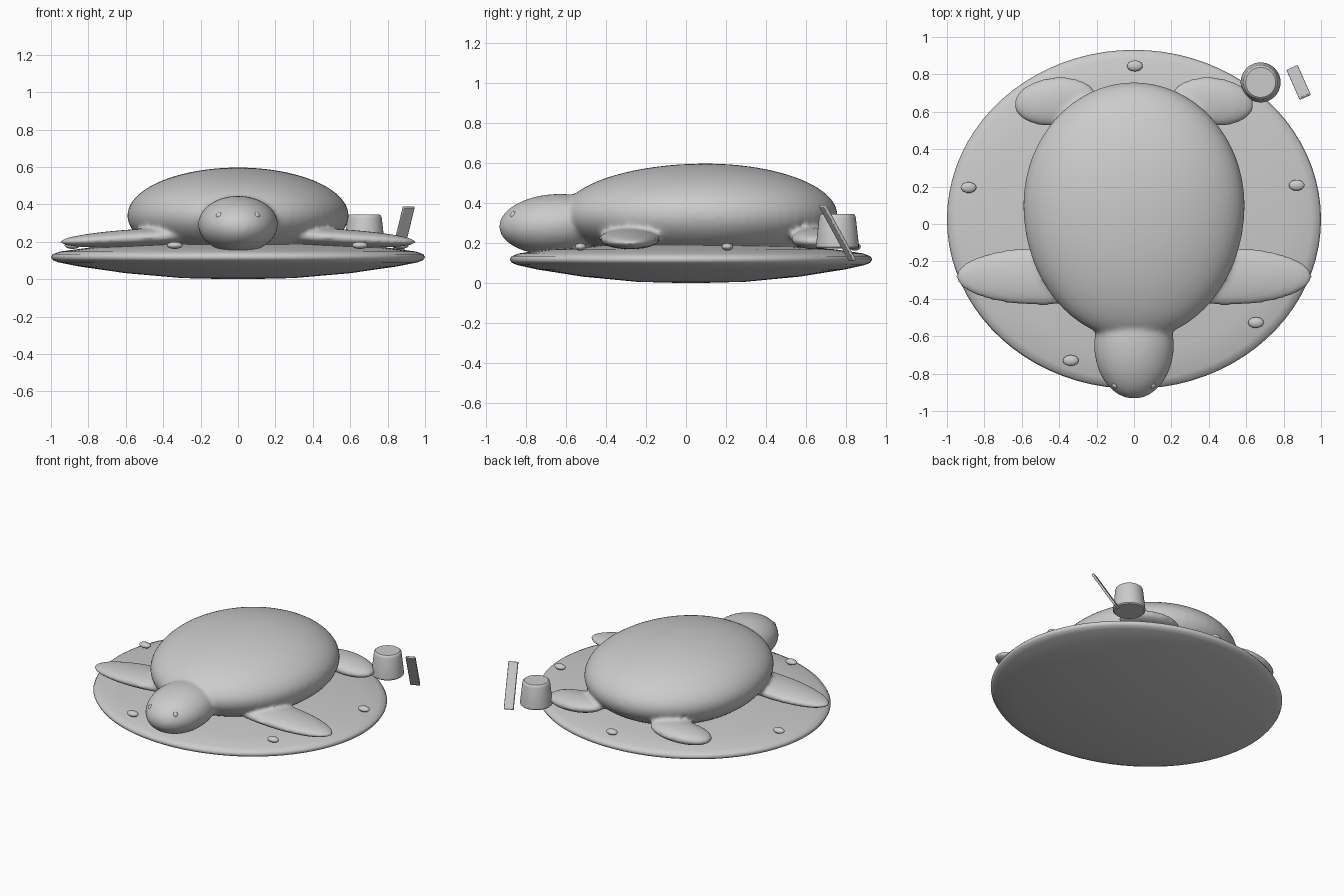
import bpy, bmesh
from math import pi, radians, sin, cos
from mathutils import Matrix, Vector, Euler

if "Cube" in bpy.data.objects:
    bpy.data.objects.remove(bpy.data.objects["Cube"])


def finish(name, bm, smooth=True):
    mesh = bpy.data.meshes.new(name)
    bm.normal_update()
    bm.to_mesh(mesh)
    bm.free()
    for p in mesh.polygons:
        p.use_smooth = smooth
    ob = bpy.data.objects.new(name, mesh)
    bpy.context.collection.objects.link(ob)
    return ob


def add_ellipsoid(bm, loc, radii, rot=(0, 0, 0), seg=48, rings=24):
    m = (Matrix.Translation(loc) @ Euler([radians(a) for a in rot]).to_matrix().to_4x4()
         @ Matrix.Diagonal((*radii, 1)))
    return bmesh.ops.create_uvsphere(bm, u_segments=seg, v_segments=rings,
                                     radius=1, matrix=m)["verts"]


def lathe(name, profile, loc, scale=(1, 1, 1), seg=64):
    bm = bmesh.new()
    rings = []
    for r, z in profile:
        rings.append([bm.verts.new((loc[0] + scale[0] * r * cos(2 * pi * i / seg),
                                    loc[1] + scale[1] * r * sin(2 * pi * i / seg),
                                    loc[2] + z)) for i in range(seg)])
    for a, b in zip(rings, rings[1:]):
        for i in range(seg):
            j = (i + 1) % seg
            bm.faces.new((a[i], a[j], b[j], b[i]))
    bm.faces.new(rings[0][::-1])
    bm.faces.new(rings[-1])
    return finish(name, bm)


# lens-shaped base disc
lathe("base_disc", [(0.05, 0.0), (0.3, 0.006), (0.6, 0.032), (0.85, 0.068), (0.96, 0.09),
                    (0.99, 0.102), (1.0, 0.118), (0.99, 0.134), (0.95, 0.148),
                    (0.8, 0.168), (0.5, 0.187), (0.2, 0.198), (0.02, 0.2)],
      (0, 0.025, 0), (1, 0.906, 1), 80)

# turtle: egg-shaped shell, head and flippers fused into one soft form
bm = bmesh.new()
for v in add_ellipsoid(bm, (0, 0, 0), (0.592, 1, 0.257), seg=64, rings=32):
    v.co.y = 0.1 + v.co.y * (0.658 if v.co.y > 0 else 0.72)
    v.co.z += 0.34
add_ellipsoid(bm, (0, -0.65, 0.293), (0.213, 0.285, 0.152), (3, 0, 0))
for s in (-1, 1):
    add_ellipsoid(bm, (s * 0.5, -0.28, 0.222), (0.455, 0.155, 0.048), (0, s * 3, 0))
    add_ellipsoid(bm, (s * 0.42, 0.655, 0.222), (0.225, 0.13, 0.052), (0, s * 4, s * -6))
turtle = finish("turtle_body", bm)
remesh = turtle.modifiers.new("fuse", "REMESH")
remesh.mode = "VOXEL"
remesh.voxel_size = 0.014
remesh.use_smooth_shade = True
soft = turtle.modifiers.new("soften", "SMOOTH")
soft.factor = 0.5
soft.iterations = 8

# eyes
bm = bmesh.new()
for s in (-1, 1):
    add_ellipsoid(bm, (s * 0.098, -0.86, 0.337), (0.02, 0.02, 0.022), seg=16, rings=10)
finish("eyes", bm)

# oval studs around the rim
bm = bmesh.new()
for x, y in ((0.005, 0.845), (-0.885, 0.195), (0.87, 0.207), (0.652, -0.527), (-0.338, -0.73)):
    add_ellipsoid(bm, (x, y, 0.181), (0.042, 0.029, 0.019), seg=20, rings=12)
finish("rim_studs", bm)

# small upturned bucket
bucket = lathe("bucket", [(0.1, 0.0), (0.107, 0.007), (0.107, 0.018), (0.092, 0.155),
                          (0.088, 0.167), (0.08, 0.173)], (0.677, 0.757, 0.172), seg=40)

# leaning flat paddle
bm = bmesh.new()
bmesh.ops.create_cube(bm, size=1, matrix=Matrix.Translation((0.88, 0.757, 0.25))
                      @ Euler((radians(31), 0, radians(24))).to_matrix().to_4x4()
                      @ Matrix.Diagonal((0.066, 0.016, 0.32, 1)))
paddle = finish("paddle", bm, False)
bev = paddle.modifiers.new("bevel", "BEVEL")
bev.width = 0.004
bev.segments = 2

# keep hard edges on the bucket and paddle
bpy.ops.object.select_all(action="DESELECT")
for ob in (bucket, paddle):
    ob.select_set(True)
bpy.context.view_layer.objects.active = bucket
bpy.ops.object.shade_smooth_by_angle(angle=radians(35))
